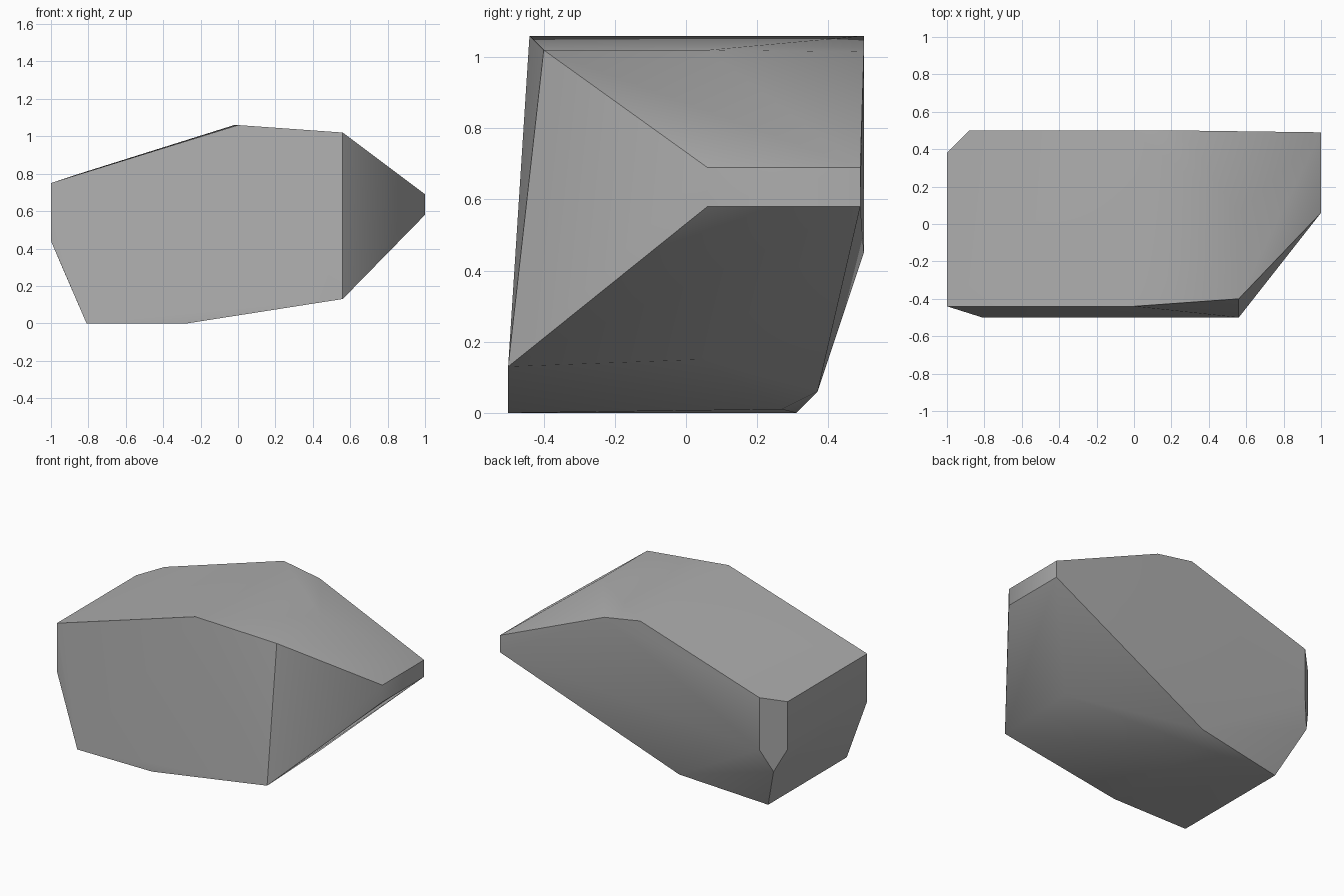
import bpy
import bmesh
import math

default_cube = bpy.data.objects.get("Cube")
if default_cube:
    bpy.data.objects.remove(default_cube, do_unlink=True)


def make_material(name, colour):
    """Plain single-colour material."""
    material = bpy.data.materials.new(name)
    material.use_nodes = True
    material.diffuse_color = colour
    shader = material.node_tree.nodes["Principled BSDF"]
    shader.inputs["Base Color"].default_value = colour
    shader.inputs["Roughness"].default_value = 0.9
    return material


def make_hull(name, points, material, smooth_angle):
    """Wrap the corner points in a convex skin."""
    bm = bmesh.new()
    for point in points:
        bm.verts.new(point)
    result = bmesh.ops.convex_hull(bm, input=bm.verts)
    spare = {v for v in result["geom_interior"] if isinstance(v, bmesh.types.BMVert)}
    bmesh.ops.delete(bm, geom=list(spare), context="VERTS")
    bmesh.ops.recalc_face_normals(bm, faces=bm.faces)
    mesh = bpy.data.meshes.new(name)
    bm.to_mesh(mesh)
    bm.free()
    mesh.materials.append(material)
    obj = bpy.data.objects.new(name, mesh)
    bpy.context.collection.objects.link(obj)
    bpy.ops.object.select_all(action="DESELECT")
    obj.select_set(True)
    bpy.context.view_layer.objects.active = obj
    bpy.ops.object.shade_smooth_by_angle(angle=smooth_angle)
    return obj


# Broad front plane
front_corners = [
    (-1, -.44, .75), (-1, -.44, .44), (-.81, -.5, 0), (-.27, -.5, 0),
    (.56, -.5, .13), (.56, -.4, 1.02), (0, -.44, 1.06),
]

# Narrow blunt nose at the side, a rectangle in x = constant
nose_corners = [(1, y, z) for y in (.06, .49) for z in (.58, .69)]

# Shoulders where the top and the base turn toward the nose
shoulder_corners = [(.56, .06, 1.02), (.56, .04, .15)]

# Top of the back plane
back_corners = [(-.02, .5, 1.06), (.24, .5, 1.015)]

# Vertical chamfer on the rear corner, pointed at its foot
chamfer_corners = [
    (-1, .38, .75), (-1, .38, .44),
    (-.88, .5, .79), (-.88, .5, .45), (-.94, .44, .3),
]

# Rear edge of the base
base_corners = [(-.81, .31, 0), (-.27, .27, .01), (-.21, .37, .06)]

stone_grey = make_material("stone grey", (.42, .42, .42, 1))
make_hull(
    "rock",
    front_corners + nose_corners + shoulder_corners
    + back_corners + chamfer_corners + base_corners,
    stone_grey,
    math.radians(40),
)
